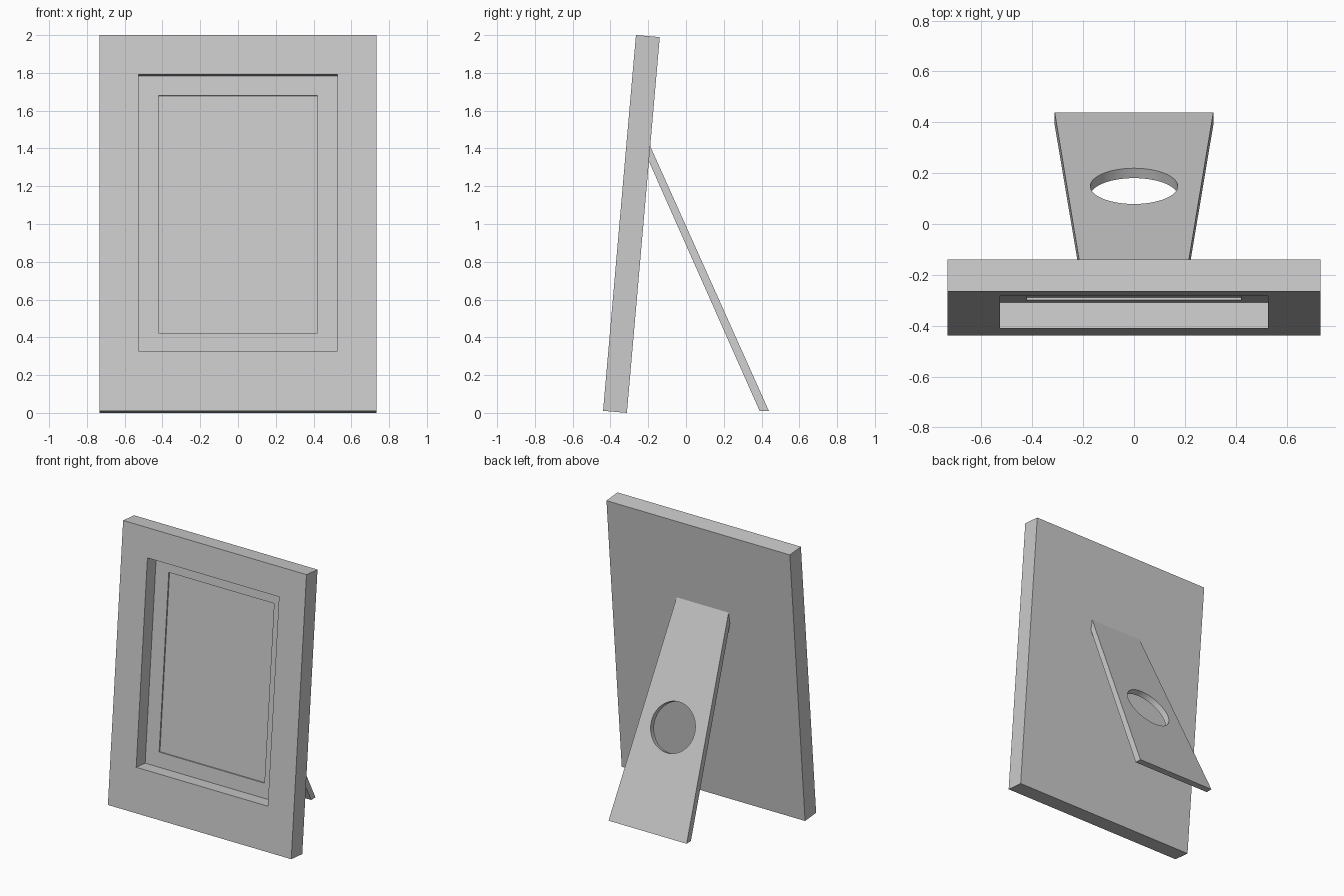
import bpy, bmesh, math
from mathutils import Vector, Matrix

if "Cube" in bpy.data.objects:
    bpy.data.objects.remove(bpy.data.objects["Cube"])

TILT = math.radians(5)
THICK = 0.1265


def add_object(name, bm):
    bmesh.ops.recalc_face_normals(bm, faces=bm.faces)
    mesh = bpy.data.meshes.new(name)
    bm.to_mesh(mesh)
    bm.free()
    obj = bpy.data.objects.new(name, mesh)
    bpy.context.collection.objects.link(obj)
    return obj


def loft(name, rings):
    """Join successive four-point rings and cap both ends."""
    bm = bmesh.new()
    loops = [[bm.verts.new(p) for p in ring] for ring in rings]
    for a, b in zip(loops, loops[1:]):
        for i in range(4):
            j = (i + 1) % 4
            bm.faces.new((a[i], a[j], b[j], b[i]))
    bm.faces.new(loops[0])
    bm.faces.new(loops[-1])
    return add_object(name, bm)


def rect(half_width, low, high, depth):
    return [(-half_width, depth, low), (half_width, depth, low),
            (half_width, depth, high), (-half_width, depth, high)]


# Frame: back, front border, deep opening, mat step and picture surface
frame = loft("picture_frame", [
    rect(0.733, 0, 1.997, THICK),
    rect(0.733, 0, 1.997, 0),
    rect(0.526, 0.318, 1.788, 0),
    rect(0.526, 0.318, 1.788, 0.103),
    rect(0.421, 0.423, 1.684, 0.103),
    rect(0.421, 0.423, 1.684, 0.113),
])
frame.data.transform(Matrix.Translation((0, -0.439, THICK * math.sin(TILT)))
                     @ Matrix.Rotation(-TILT, 4, 'X'))

# Easel leg: tapered board whose top end lies flat on the frame's back
profile = [  # half width, y, z of outer top, outer foot, inner foot, inner top
    (0.207, -0.193, 1.42), (0.312, 0.439, 0.01),
    (0.312, 0.390, 0.01), (0.213, -0.200, 1.34)]
leg = loft("easel_leg", [[(s * w, y, z) for w, y, z in profile] for s in (-1, 1)])

# Round hole through the leg, square to the board
slope = Vector((0, 0.632, -1.41)).normalized()
normal = Vector((0, -slope.z, slope.y))
bm = bmesh.new()
bmesh.ops.create_cone(bm, cap_ends=True, segments=64, radius1=0.172, radius2=0.172,
                      depth=0.3)
cutter = add_object("hole_cutter", bm)
cutter.data.transform(Matrix.Translation((0, 0.149, 0.657))
                      @ normal.to_track_quat('Z', 'Y').to_matrix().to_4x4())
cutter.hide_render = True

mod = leg.modifiers.new("hole", 'BOOLEAN')
mod.object = cutter
mod.operation = 'DIFFERENCE'
mod.solver = 'EXACT'
bpy.ops.object.select_all(action='DESELECT')
bpy.context.view_layer.objects.active = leg
leg.select_set(True)
bpy.ops.object.modifier_apply(modifier=mod.name)
bpy.data.objects.remove(cutter)
bpy.ops.object.shade_smooth_by_angle(angle=math.radians(30))
